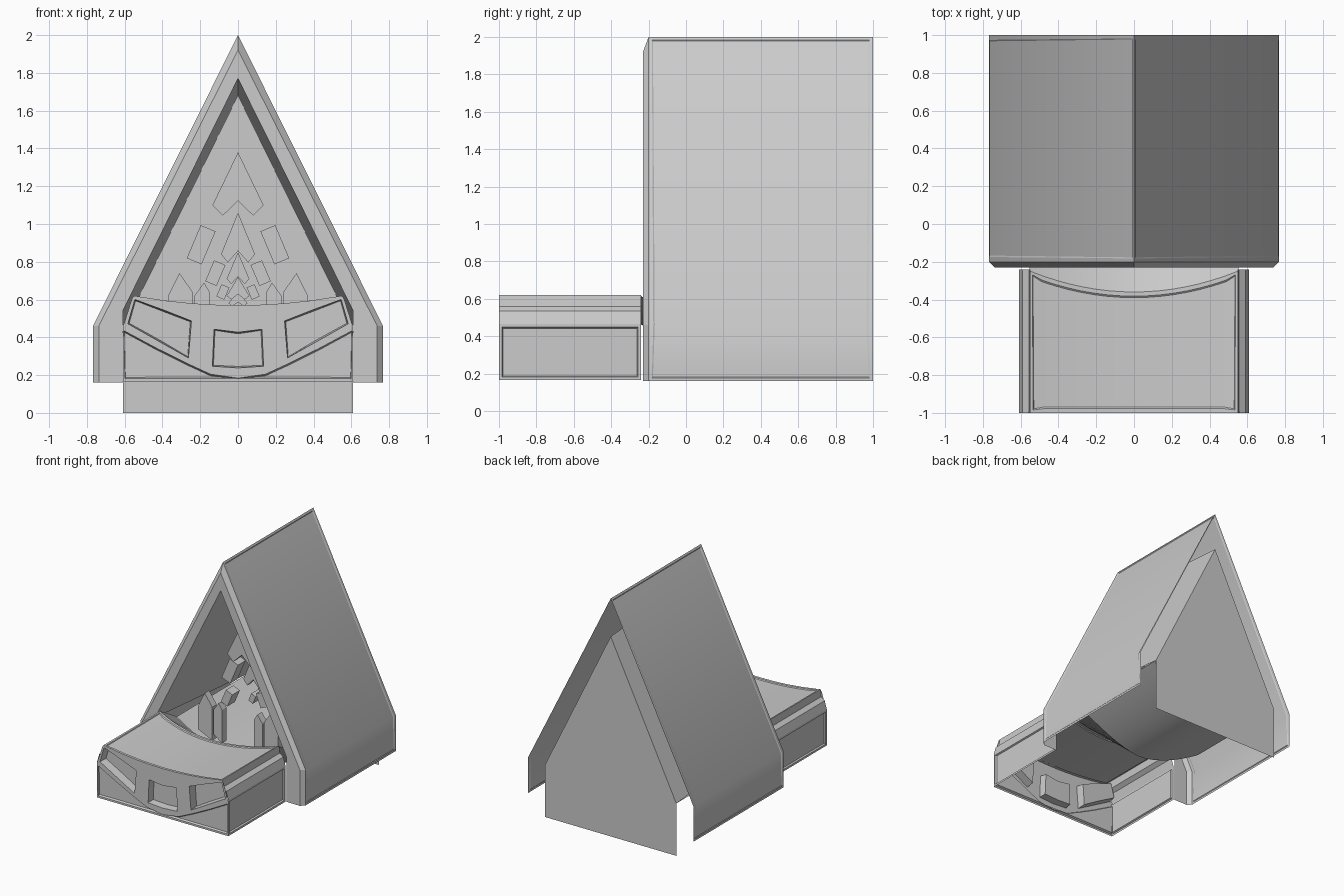
import bpy, bmesh, math

if "Cube" in bpy.data.objects:
    bpy.data.objects.remove(bpy.data.objects["Cube"])


def lerp_table(table, x):
    x = abs(x)
    for (x0, v0), (x1, v1) in zip(table, table[1:]):
        if x <= x1:
            return v0 + (v1 - v0) * (x - x0) / (x1 - x0)
    return table[-1][1]


def finish(name, bm, smooth=True):
    me = bpy.data.meshes.new(name)
    bm.to_mesh(me)
    bm.free()
    ob = bpy.data.objects.new(name, me)
    bpy.context.collection.objects.link(ob)
    if smooth:
        bpy.ops.object.select_all(action='DESELECT')
        ob.select_set(True)
        bpy.context.view_layer.objects.active = ob
        bpy.ops.object.shade_smooth_by_angle(angle=math.radians(30))
    return ob


def patch(name, rows, insets=(), smooth=True):
    """Grid surface; insets = (list of (row, col) cells, thickness, depth)."""
    bm = bmesh.new()
    vs = [[bm.verts.new(p) for p in r] for r in rows]
    cell = {}
    for i in range(len(rows) - 1):
        for j in range(len(rows[0]) - 1):
            cell[i, j] = bm.faces.new((vs[i][j], vs[i][j + 1], vs[i + 1][j + 1], vs[i + 1][j]))
    bm.normal_update()
    for keys, thick, depth in insets:
        faces = [cell[k] for k in keys]
        # thin rim, then a sloped step inwards
        bmesh.ops.inset_region(bm, faces=faces, thickness=thick, depth=0, use_boundary=True)
        bmesh.ops.inset_region(bm, faces=faces, thickness=0.008, depth=depth, use_boundary=True)
    return finish(name, bm, smooth)


def prism(name, pts, y0, y1):
    bm = bmesh.new()
    f = bm.faces.new([bm.verts.new((x, y0, z)) for x, z in pts])
    g = bmesh.ops.extrude_face_region(bm, geom=[f])
    for v in g['geom']:
        if isinstance(v, bmesh.types.BMVert):
            v.co.y = y1
    bmesh.ops.recalc_face_normals(bm, faces=bm.faces[:])
    return finish(name, bm, False)


def frame(half):
    """Full A-shape from right half points, right foot to left foot."""
    return half + [(-x, z) for x, z in half[-2::-1]]


def ring(profile, y):
    return [(x, y, z) for x, z in profile]


# Steep roof shell, open at the back
outer = frame([(0.768, 0.16), (0.768, 0.46), (0, 2.0)])
face = frame([(0.737, 0.16), (0.737, 0.46), (0, 1.92)])
opening = frame([(0.61, 0.16), (0.61, 0.54), (0, 1.77)])
rear = frame([(0.61, 0.0), (0.61, 0.44), (0, 1.68)])
patch("roof_shell", [ring(outer, -0.2), ring(outer, 1.0)][::-1],
      [([(0, 0), (0, 1)], 0.025, -0.004), ([(0, 2), (0, 3)], 0.025, -0.004)])
patch("roof_front_trim", [ring(outer, -0.2), ring(face, -0.23), ring(opening, -0.23)], smooth=False)
# Sloped inner ceiling (no side legs, the trough floor meets its lower edges)
patch("inner_ceiling", [ring(opening[1:-1], -0.23), ring(rear[1:-1], 1.0)], smooth=False)

# Flat back wall closing the hall
bm = bmesh.new()
bm.faces.new([bm.verts.new(p) for p in ring(rear, 1.0)])
bmesh.ops.reverse_faces(bm, faces=bm.faces[:])
finish("back_wall", bm, False)

# Sagging deck top
N = 16
us = [-1 + 2 * j / N for j in range(N + 1)]


def sag(u):
    return 0.57 + 0.05 * u * u


def deck_back(u):
    return -0.25 - 0.11 * (1 - u * u)


deck = [[(0.55 * u, -1 + (deck_back(u) + 1) * t, sag(u)) for u in us] for t in (0, 1)]
patch("deck_top", deck, [([(0, j) for j in range(N)], 0.022, -0.006)])

# Ramp from the deck down to the curved trough floor of the hall
trough = [[(0.61 * u, y, 0.2 + 0.24 * abs(u) ** 1.6) for u in us] for y in (0.06, 1.0)]
patch("inner_floor", [deck[1]] + trough)

# Front bay with three recessed windows
LOW = [(0, 0.20), (0.14, 0.22), (0.27, 0.28), (0.57, 0.43), (0.61, 0.46)]
W_LO = [(0, 0.235), (0.14, 0.245), (0.27, 0.29), (0.57, 0.455), (0.61, 0.48)]
W_HI = [(0, 0.43), (0.14, 0.445), (0.27, 0.49), (0.57, 0.60), (0.61, 0.605)]
cols = [-0.61, -0.595, -0.42, -0.265, -0.14, 0, 0.14, 0.265, 0.42, 0.595, 0.61]
bay = [[(x, -1, lerp_table(LOW, x)) for x in cols],
       [(x * 0.985, -1, lerp_table(W_LO, x)) for x in cols],
       [(x * 0.92, -1, lerp_table(W_HI, x)) for x in cols],
       [(x * 0.90, -1, sag(x / 0.61)) for x in cols]]
patch("front_bay", bay, [([(1, 1), (1, 2)], 0.003, -0.07), ([(1, 4), (1, 5)], 0.003, -0.06),
                         ([(1, 7), (1, 8)], 0.003, -0.07)])

# Lower front panel
patch("front_panel", [[(x, -1, 0.165) for x in cols],
                      [(x, -1, lerp_table(LOW, x)) for x in cols]],
      [([(0, j) for j in range(len(cols) - 1)], 0.016, -0.015)])

# Side panels and the stepped side bands above them
for s, side in ((1, "right"), (-1, "left")):
    ys = (-1.0, -0.24)[::s]
    patch(side + "_side_panel", [[(s * 0.61, y, z) for y in ys] for z in (0.165, 0.465)],
          [([(0, 0)], 0.024, -0.012)], False)
    patch(side + "_side_band", [[(s * x, y, z) for y in (-1.0, -0.4, -0.24)[::s]]
                                for x, z in ((0.61, 0.465), (0.59, 0.535), (0.557, 0.56),
                                             (0.55, 0.62))], (), False)

# Floating chevrons on the centre line, larger ones nearer the front
for i, (top, half, h, y) in enumerate([(1.38, 0.135, 0.28, 0.05), (1.06, 0.09, 0.22, 0.2),
                                       (0.85, 0.06, 0.14, 0.35), (0.72, 0.06, 0.10, 0.5),
                                       (0.65, 0.05, 0.07, 0.6)]):
    prism(f"chevron_{i + 1}", [(0, top), (half, top - h), (half * 0.6, top - h * 1.2),
                               (0, top - h * 0.92), (-half * 0.6, top - h * 1.2),
                               (-half, top - h)], y, y + 0.05)

# Floating tilted blocks and spikes rising from the floor on either side
for s, side, shift in ((-1, "left", 0), (1, "right", 0.12)):
    for i, (x, z, w, h, y) in enumerate([(0.195, 0.89, 0.085, 0.19, 0.17),
                                         (0.12, 0.74, 0.065, 0.12, 0.02),
                                         (0.08, 0.64, 0.045, 0.07, 0.3)]):
        c, n = math.cos(s * 0.4), math.sin(s * 0.4)
        prism(f"{side}_block_{i + 1}",
              [(s * x + c * a * w / 2 - n * b * h / 2, z + n * a * w / 2 + c * b * h / 2)
               for a, b in ((-1, -1), (1, -1), (1, 1), (-1, 1))], y + shift, y + shift + 0.1)
    for i, (x0, x1, xt, zt) in enumerate([(0.37, 0.24, 0.31, 0.74), (0.23, 0.15, 0.18, 0.69)]):
        prism(f"{side}_spike_{i + 1}", [(s * x0, 0.42), (s * x1, 0.36), (s * x1, 0.64),
                                        (s * xt, zt), (s * x0, 0.62)], 0.0, 0.06)
